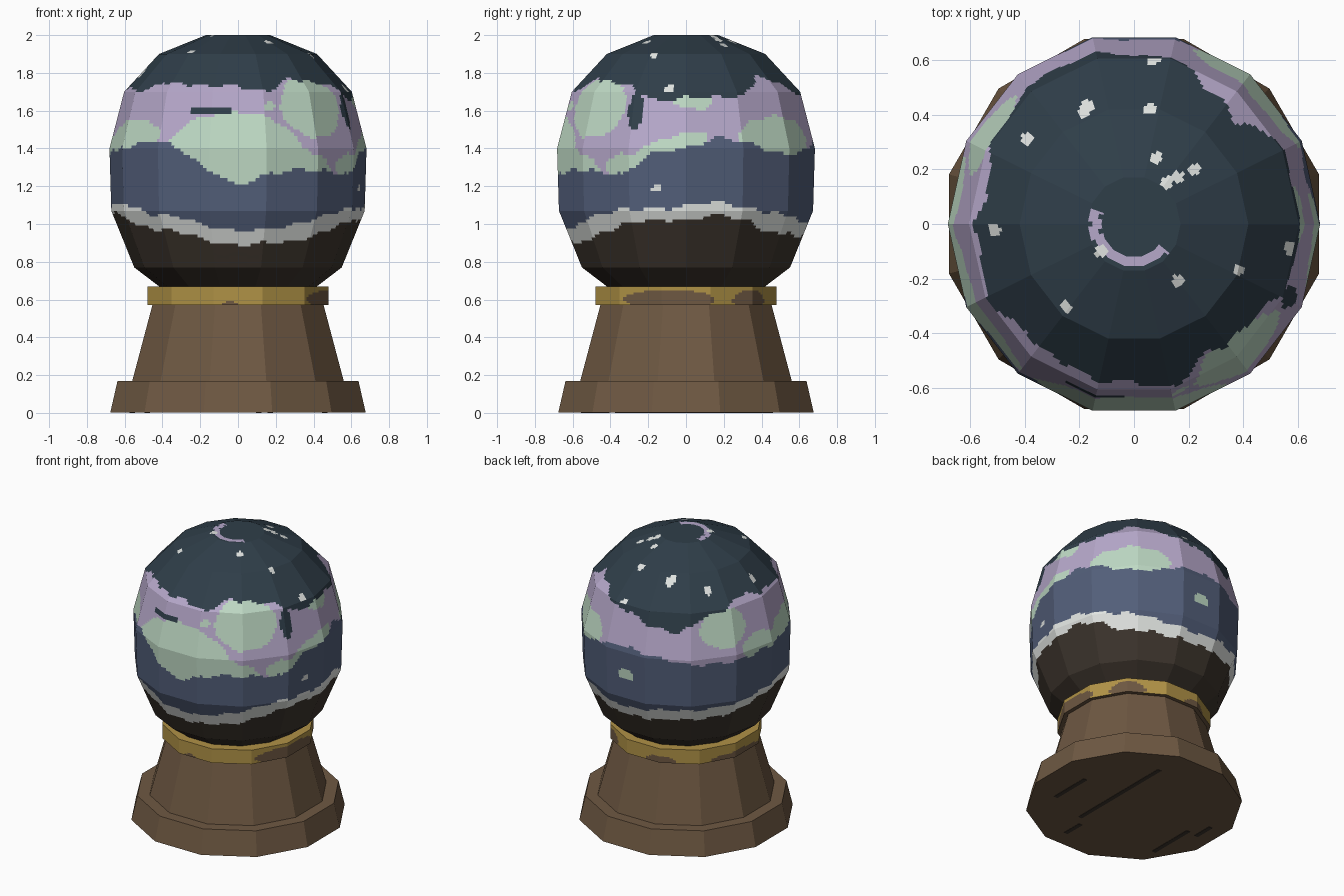
import bpy, bmesh, math
from mathutils import Vector

cube = bpy.data.objects.get("Cube")
if cube:
    bpy.data.objects.remove(cube, do_unlink=True)


# Materials, one per flat colour
def linear(c):
    c /= 255
    return c / 12.92 if c <= 0.04045 else ((c + 0.055) / 1.055) ** 2.4


def material(name, *rgb):
    mat = bpy.data.materials.new(name)
    mat.use_nodes = True
    colour = [linear(c) for c in rgb] + [1.0]
    mat.diffuse_color = colour
    mat.node_tree.nodes["Principled BSDF"].inputs["Base Color"].default_value = colour
    return mat


NAVY, BLUE, VIOLET, GREEN, SNOW, SOIL, WOOD, GOLD = range(8)
MATERIALS = [
    material("night navy", 47, 62, 73),
    material("dusk blue", 82, 94, 121),
    material("aurora violet", 182, 168, 202),
    material("aurora green", 190, 217, 196),
    material("snow white", 225, 228, 225),
    material("dark soil", 60, 52, 44),
    material("wood brown", 110, 88, 66),
    material("gold", 176, 146, 70),
]


def finish(name, bm, paint):
    """Turn a bmesh into an object, painting each face by a rule."""
    bmesh.ops.remove_doubles(bm, verts=bm.verts[:], dist=0.0002)
    bmesh.ops.recalc_face_normals(bm, faces=bm.faces[:])
    for face in bm.faces:
        face.material_index = paint(face.calc_center_median())
    mesh = bpy.data.meshes.new(name)
    bm.to_mesh(mesh)
    bm.free()
    for mat in MATERIALS:
        mesh.materials.append(mat)
    obj = bpy.data.objects.new(name, mesh)
    bpy.context.collection.objects.link(obj)
    return obj


def lathe(name, sides, first, profile, paint, columns=1, step=9.0, squash=1.0):
    """Faceted turning; each flat facet can be cut finely for painting."""
    corners = []
    for i in range(sides + 1):
        a = math.radians(first + i * 360 / sides)
        corners.append(Vector((math.sin(a) * squash, -math.cos(a))))
    outline = [corners[i].lerp(corners[i + 1], k / columns)
               for i in range(sides) for k in range(columns)]
    rows = [Vector(profile[0])]
    for start, end in zip(profile, profile[1:]):
        start, end = Vector(start), Vector(end)
        n = max(1, math.ceil((end - start).length / step))
        rows += [start.lerp(end, k / n) for k in range(1, n + 1)]
    bm = bmesh.new()
    grid = [[bm.verts.new((p.x * r, p.y * r, z)) for p in outline] for r, z in rows]
    for low, high in zip(grid, grid[1:]):
        for i in range(len(outline)):
            j = (i + 1) % len(outline)
            bm.faces.new((low[i], low[j], high[j], high[i]))
    return finish(name, bm, paint)


# Painting rules: angle runs from the front towards +x
def angle_of(p):
    return math.degrees(math.atan2(p.x, -p.y)) % 360


def border(heights, angle):
    """Smooth height (in hundredths) around the globe, evenly spaced samples."""
    t = angle / 360 * len(heights)
    i, f = int(t), t % 1
    a, b = heights[i % len(heights)], heights[(i + 1) % len(heights)]
    return (a + (b - a) * f) / 100


def in_blob(angle, z, blob):
    centre, height, half_width, half_height, slope = blob
    d = (angle - centre + 180) % 360 - 180
    return (d / half_width) ** 2 + ((z - height - slope * d) / half_height) ** 2 < 1


SNOW_LOW = [89, 90, 91, 95, 100, 102, 102, 105, 102, 95, 95, 93,
            93, 94, 95, 95, 96, 100, 106, 106, 101, 97, 96, 91]
SNOW_TOP = [96, 97, 100, 105, 108, 108, 109, 112, 108, 106, 103, 100,
            100, 102, 103, 103, 104, 106, 110, 111, 110, 105, 104, 99]
GLOW_LOW = [120, 127, 129, 128, 126, 138, 140, 146, 143, 137, 137, 142,
            144, 142, 138, 136, 136, 136, 138, 139, 141, 144, 142, 130]
GLOW_TOP = [173, 70 + 100, 177, 175, 173, 165, 167, 167, 168, 178, 175, 168,
            166, 160, 157, 166, 170, 175, 172, 172, 170, 175, 174, 173]
GREEN_BLOBS = [
    (-2, 1.38, 32, .21, 0), (28, 1.33, 19, .08, -.003), (40, 1.62, 19, .16, 0),
    (64, 1.31, 14, .06, 0), (80, 1.39, 20, .06, .004), (94, 1.65, 10, .04, 0),
    (138, 1.46, 23, .11, 0), (238, 1.58, 15, .13, 0), (262, 1.42, 14, .08, 0),
    (297, 1.45, 25, .10, .001),
]
SPOTS = [
    (NAVY, (347, 1.60, 11, .025, 0)), (NAVY, (65, 1.60, 4, .1, 0)),
    (GREEN, (180, 1.24, 5, .04, 0)), (SNOW, (76, 1.19, 2, .02, 0)),
    (GREEN, (15, 1.62, 3, .025, 0)),
]
STARS = [(-.17, .43), (.06, .42), (.08, .24), (.12, .15), (.16, .17), (.22, .2),
         (.16, -.21), (-.51, -.02), (-.39, .31), (.57, -.09), (.38, .17 - .34),
         (-.25, -.3), (.07, .6), (-.18, .41), (-.12, -.1)]


def paint_globe(p):
    angle, z = angle_of(p), p.z
    if z > 1.7 and any(math.dist((p.x, p.y), s) < 0.022 for s in STARS):
        return SNOW
    # broken ring at the crown
    if z > 1.95 and .125 < math.hypot(p.x, p.y) < .16 and not 50 < angle < 250:
        return VIOLET
    for colour, blob in SPOTS:
        if in_blob(angle, z, blob):
            return colour
    z += 0.008 * math.sin(math.radians(angle * 23))
    if z < border(SNOW_LOW, angle):
        return SOIL
    if z < border(SNOW_TOP, angle):
        return SNOW
    if z < border(GLOW_LOW, angle):
        return BLUE
    if z < border(GLOW_TOP, angle):
        return GREEN if any(in_blob(angle, z, b) for b in GREEN_BLOBS) else VIOLET
    return NAVY


WORN = [(78, .60, 30, .05, 0), (135, .59, 14, .06, 0), (195, .58, 12, .04, 0),
        (260, .58, 25, .03, 0), (355, .575, 5, .015, 0)]


def paint_collar(p):
    if p.z < .571:
        return WOOD
    worn = p.z < .668 and any(in_blob(angle_of(p), p.z, b) for b in WORN)
    return WOOD if worn else GOLD


def wooden(p):
    return WOOD


# Globe
lathe("globe", 14, 90,
      [(0, .6), (.3, .6), (.43, .67), (.565, .77), (.69, 1.07), (.70, 1.4),
       (.62, 1.7), (.43, 1.9), (.175, 2), (0, 2)],
      paint_globe, columns=16, step=.018, squash=.972)

# Turned wooden stand
lathe("collar", 12, 15, [(0, .57), (.497, .57), (.497, .67), (0, .67)],
      paint_collar, columns=12, step=.0125)
lathe("stand_body", 12, 15, [(0, .16), (.582, .16), (.468, .575), (0, .575)], wooden)
lathe("foot", 12, 15, [(0, .002), (.70, .002), (.66, .17), (0, .17)], wooden)

# Dark grain streaks under the foot
bm = bmesh.new()
for x, y, length in [(.17, .06, .8), (.46, -.09, .3), (.11, -.48, .15),
                     (-.48, -.2, .35), (-.56, .03, .15)]:
    made = bmesh.ops.create_cube(bm, size=1)["verts"]
    bmesh.ops.scale(bm, vec=(.03, length, .004), verts=made)
    bmesh.ops.translate(bm, vec=(x, y, .002), verts=made)
finish("foot_streaks", bm, lambda p: SOIL)
